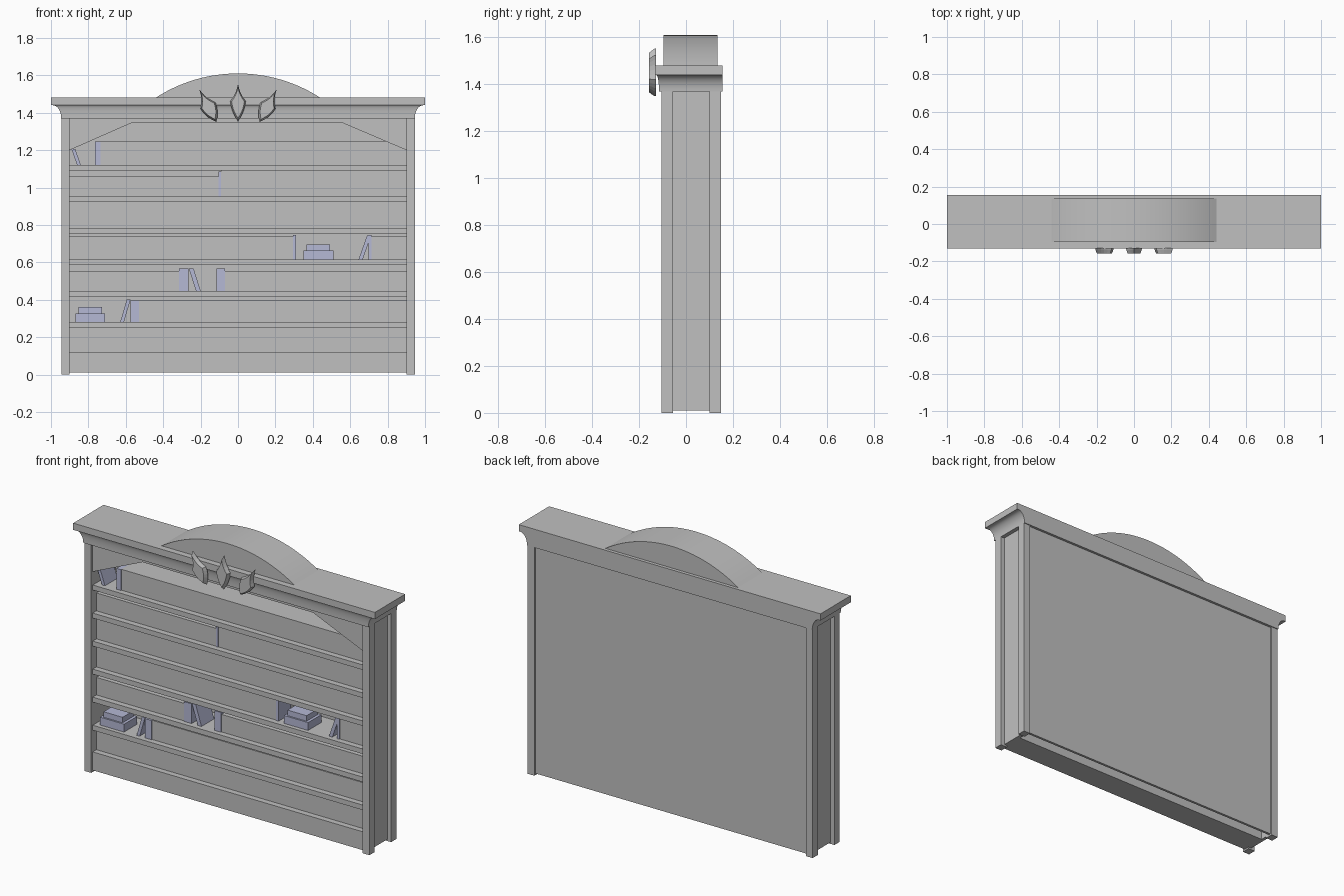
import bpy, bmesh, math

if "Cube" in bpy.data.objects:
    bpy.data.objects.remove(bpy.data.objects["Cube"], do_unlink=True)


def material(name, color):
    m = bpy.data.materials.new(name)
    m.use_nodes = True
    m.diffuse_color = color
    m.node_tree.nodes["Principled BSDF"].inputs["Base Color"].default_value = color
    return m


GREY = material("grey_wood", (0.53, 0.53, 0.53, 1))
LILAC = material("lilac_books", (0.46, 0.48, 0.66, 1))


def finish(name, bm, mat):
    bmesh.ops.recalc_face_normals(bm, faces=bm.faces)
    mesh = bpy.data.meshes.new(name)
    bm.to_mesh(mesh)
    bm.free()
    mesh.materials.append(mat)
    ob = bpy.data.objects.new(name, mesh)
    bpy.context.collection.objects.link(ob)
    return ob


def loft(name, rings, mat=GREY):
    """Skin a stack of matching closed rings and cap both ends."""
    bm = bmesh.new()
    loops = [[bm.verts.new(p) for p in ring] for ring in rings]
    n = len(loops[0])
    for a, b in zip(loops, loops[1:]):
        for i in range(n):
            j = (i + 1) % n
            bm.faces.new((a[i], a[j], b[j], b[i]))
    bm.faces.new(loops[0])
    bm.faces.new(loops[-1])
    return finish(name, bm, mat)


def slab(name, outline, y0, y1, mat=GREY):
    """Extrude an x-z outline through the depth."""
    return loft(name, [[(x, y, z) for x, z in outline] for y in (y0, y1)], mat)


def box(name, x0, x1, y0, y1, z0, z1, mat=GREY):
    return slab(name, [(x0, z0), (x1, z0), (x1, z1), (x0, z1)], y0, y1, mat)


def smooth(ob):
    bpy.ops.object.select_all(action='DESELECT')
    ob.select_set(True)
    bpy.context.view_layer.objects.active = ob
    bpy.ops.object.shade_smooth_by_angle(angle=math.radians(25))


# Corner posts and recessed side panels
for side, s in (("left", 1), ("right", -1)):
    lo, hi = sorted((s * 0.9, s * 0.945))
    box(side + "_front_post", lo, hi, -0.105, -0.055, 0, 1.37)
    box(side + "_back_post", lo, hi, 0.1, 0.15, 0, 1.37)
    lo, hi = sorted((s * 0.9, s * 0.92))
    box(side + "_side_panel", lo, hi, -0.055, 0.1, 0.01, 1.37)

# Back panel and base
W, FRONT, BACK = 0.9, -0.09, 0.125
box("back_panel", -W, W, BACK, 0.14, 0.01, 1.37)
box("base", -W, W, FRONT, 0.06, 0.01, 0.12)

# Evenly spaced shelves
PITCH, FIRST = 0.168, 0.28
tops = [FIRST + PITCH * i for i in range(6)]
for i, z in enumerate(tops):
    box(f"shelf_{i + 1}", -W, W, FRONT, BACK, z - 0.03, z)

# Plain filled rows behind the shelf lips: (shelf, x start, x end, height)
FULL = PITCH - 0.03
box("bottom_row", -W, W, -0.055, BACK, 0.12, 0.25)
fills = [(0, -0.53, W, 0.115), (1, -W, -0.315, 0.105), (1, -0.07, W, 0.105),
         (2, -W, 0.295, 0.122), (2, 0.715, W, 0.122), (3, -W, W, FULL),
         (4, -W, -0.105, 0.107), (4, -0.09, W, FULL), (5, -0.735, W, 0.125)]
for i, (row, x0, x1, h) in enumerate(fills):
    box(f"filled_row_{i + 1}", x0, x1, -0.055, BACK, tops[row], tops[row] + h)

# Loose books: (shelf, x, width, lean of the top, height)
books = [(0, -0.63, 0.02, 0.035, 0.12), (0, -0.575, 0.045, 0, 0.115),
         (1, -0.315, 0.05, 0, 0.118), (1, -0.225, 0.025, -0.038, 0.12),
         (1, -0.115, 0.045, 0, 0.118),
         (2, 0.295, 0.016, 0, 0.13), (2, 0.645, 0.022, 0.045, 0.128),
         (2, 0.697, 0.018, 0, 0.13),
         (4, -0.105, 0.015, 0, 0.135),
         (5, -0.86, 0.02, -0.03, 0.085), (5, -0.765, 0.03, 0, 0.125)]
for i, (row, x, w, lean, h) in enumerate(books):
    z = tops[row]
    slab(f"book_{i + 1}", [(x, z), (x + w, z), (x + w + lean, z + h), (x + lean, z + h)],
         -0.06, 0.06, LILAC)

# Lying stacks of two books
for name, row, x in (("lower", 0, -0.79), ("upper", 2, 0.43)):
    z = tops[row]
    box(name + "_stack_bottom", x - 0.08, x + 0.08, -0.065, 0.06, z, z + 0.047, LILAC)
    box(name + "_stack_top", x - 0.063, x + 0.063, -0.055, 0.05, z + 0.047, z + 0.08, LILAC)

# Angled header between the posts
slab("header", [(-W, 1.37), (-W, 1.2), (-0.57, 1.345), (0.56, 1.345), (W, 1.2), (W, 1.37)],
     -0.09, -0.07)


# Crown: cove on front and sides, flat back, square slab on top
def crown_ring(x, front, z):
    return [(-x, front, z), (x, front, z), (x, 0.155, z), (-x, 0.155, z)]


rings = []
for i in range(9):
    a = math.pi / 2 * i / 8
    out = 1 - math.cos(a)
    rings.append(crown_ring(0.945 + 0.045 * out, -0.115 - 0.012 * out, 1.37 + 0.07 * math.sin(a)))
smooth(loft("crown_cove", rings))
box("crown_slab", -1, 1, -0.132, 0.155, 1.44, 1.48)

# Arched pediment, a segment of a circle
HALF, RISE = 0.44, 0.13
radius = (HALF ** 2 + RISE ** 2) / (2 * RISE)
span = math.asin(HALF / radius)
arc = []
for i in range(33):
    a = span * (i / 16 - 1)
    arc.append((radius * math.sin(a), 1.61 - radius + radius * math.cos(a)))
smooth(slab("pediment", arc, -0.095, 0.135))


# Leaf ornaments: curved edges, tapering toward the front
def leaf(name, corners, bows):
    pts = []
    for k in range(4):
        (x0, z0), (x1, z1) = corners[k], corners[(k + 1) % 4]
        for i in range(5):
            t = i / 5
            b = bows[k] * math.sin(math.pi * t)
            pts.append((x0 + (x1 - x0) * t - (z1 - z0) * b, z0 + (z1 - z0) * t + (x1 - x0) * b))
    cx = sum(p[0] for p in corners) / 4
    cz = sum(p[1] for p in corners) / 4
    loft(name, [[(cx + (x - cx) * s, y, cz + (z - cz) * s) for x, z in pts]
                for y, s in ((-0.128, 1), (-0.135, 1), (-0.157, 0.82))])


leaf("middle_leaf", [(0, 1.352), (0.042, 1.46), (0, 1.552), (-0.042, 1.46)],
     [-0.06, 0.06, 0.06, -0.06])
side_leaf = [(0.115, 1.35), (0.2, 1.42), (0.207, 1.525), (0.12, 1.455)]
for side, s in (("left", 1), ("right", -1)):
    leaf(side + "_leaf", [(s * x, z) for x, z in side_leaf],
         [s * b for b in (-0.08, 0.08, 0.08, -0.08)])
